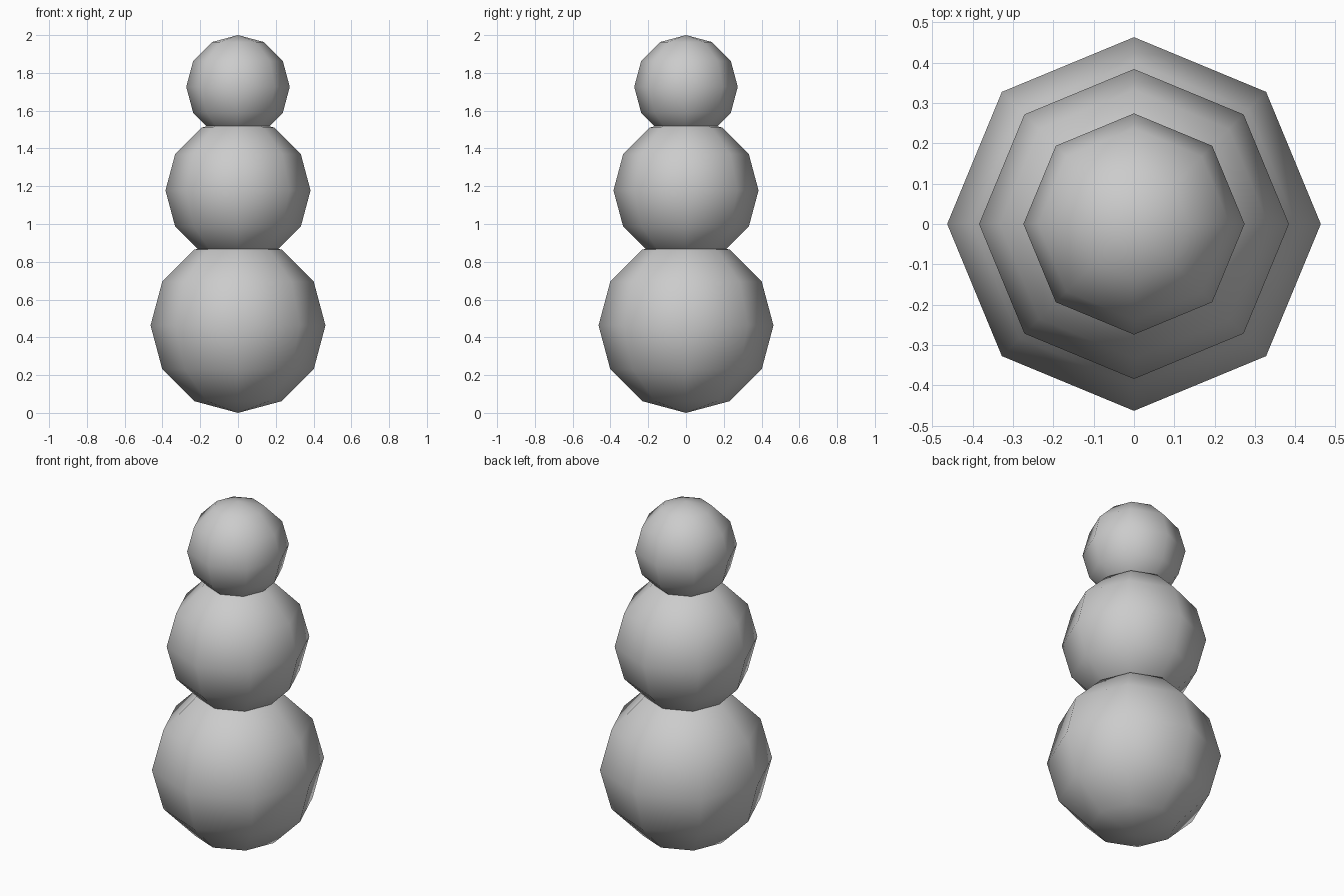
import bpy

cube = bpy.data.objects.get("Cube")
if cube:
    bpy.data.objects.remove(cube, do_unlink=True)

# One plain grey for the whole figure
grey = bpy.data.materials.new("light_grey")
grey.use_nodes = True
colour = (0.6, 0.6, 0.6, 1.0)
grey.diffuse_color = colour
grey.node_tree.nodes["Principled BSDF"].inputs["Base Color"].default_value = colour


def ball(name, radius, height):
    """Low-poly, smooth-shaded snowball centred at the given height."""
    bpy.ops.mesh.primitive_uv_sphere_add(
        segments=8, ring_count=6, radius=radius, location=(0, 0, height))
    obj = bpy.context.object
    obj.name = name
    obj.data.materials.append(grey)
    bpy.ops.object.shade_smooth()


# Three stacked, slightly overlapping balls
ball("base_ball", 0.463, 0.463)
ball("body_ball", 0.384, 1.178)
ball("head_ball", 0.274, 1.726)
